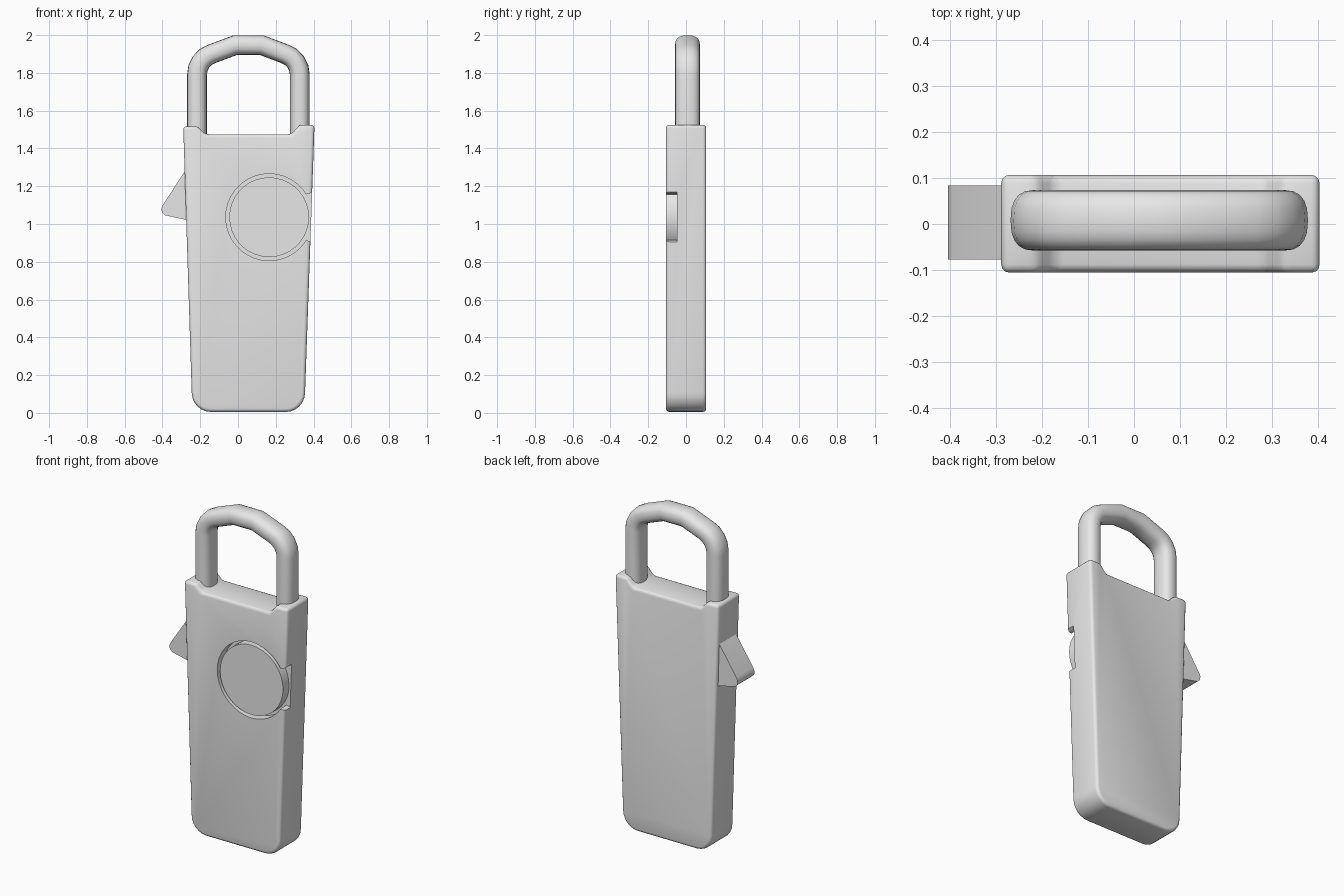
import bpy, bmesh, math
from math import sin, cos, pi
from mathutils import Vector

if "Cube" in bpy.data.objects:
    bpy.data.objects.remove(bpy.data.objects["Cube"])

GREY = (0.8, 0.8, 0.8, 1)
mat = bpy.data.materials.new("plain_grey")
mat.use_nodes = True
mat.diffuse_color = GREY
mat.node_tree.nodes["Principled BSDF"].inputs["Base Color"].default_value = GREY


def make_object(name, bm):
    bmesh.ops.recalc_face_normals(bm, faces=bm.faces)
    mesh = bpy.data.meshes.new(name)
    bm.to_mesh(mesh)
    bm.free()
    mesh.materials.append(mat)
    ob = bpy.data.objects.new(name, mesh)
    bpy.context.collection.objects.link(ob)
    return ob


def prism(name, outline, y0, y1):
    """Extrude an x/z outline from y0 to y1."""
    bm = bmesh.new()
    face = bm.faces.new([bm.verts.new((x, y0, z)) for x, z in outline])
    ext = bmesh.ops.extrude_face_region(bm, geom=[face])
    verts = [g for g in ext["geom"] if isinstance(g, bmesh.types.BMVert)]
    bmesh.ops.translate(bm, verts=verts, vec=(0, y1 - y0, 0))
    return make_object(name, bm)


def arc(cx, cz, r, start, end, steps):
    angles = [math.radians(start + (end - start) * i / steps) for i in range(steps + 1)]
    return [(cx + r * cos(a), cz + r * sin(a)) for a in angles]


def bevel(ob, width, segments):
    mod = ob.modifiers.new("bevel", "BEVEL")
    mod.width, mod.segments = width, segments
    mod.limit_method, mod.angle_limit = "ANGLE", math.radians(30)


def finish(ob, angle=35):
    bpy.ops.object.select_all(action="DESELECT")
    ob.select_set(True)
    bpy.context.view_layer.objects.active = ob
    for mod in list(ob.modifiers):
        bpy.ops.object.modifier_apply(modifier=mod.name)
    bpy.ops.object.shade_smooth_by_angle(angle=math.radians(angle))


# Tapered body with rounded lower corners and two raised shoulders
outline = [(-0.29, 1.517), (-0.212, 1.517), (-0.172, 1.475),
           (0.282, 1.475), (0.325, 1.525), (0.405, 1.525)]
outline += arc(0.253, 0.107, 0.102, 0, -90, 6)
outline += arc(-0.143, 0.107, 0.102, -90, -180, 6)
body = prism("body", outline, -0.106, 0.107)
bevel(body, 0.018, 3)

# Round pocket in the front, open towards the side with a flared mouth
pocket = prism("pocket_cutter", arc(0.165, 1.036, 0.23, 0, 350, 35), -0.2, -0.048)
mouth = prism("mouth_cutter", [(0.30, 1.155), (0.35, 1.155), (0.375, 1.16), (0.42, 1.185),
                               (0.42, 0.885), (0.375, 0.91), (0.35, 0.917), (0.30, 0.917)],
              -0.2, -0.048)
for cutter in (pocket, mouth):
    mod = body.modifiers.new("cut", "BOOLEAN")
    mod.operation, mod.solver, mod.object = "DIFFERENCE", "EXACT", cutter
    cutter.hide_render = True
finish(body)
for cutter in (pocket, mouth):
    bpy.data.objects.remove(cutter)

# Round button seated in the pocket
button = prism("button", arc(0.165, 1.036, 0.211, 0, 350, 35), -0.106, -0.03)
finish(button)

# Side latch: a wedge with a rounded tip
latch = prism("side_latch", [(-0.25, 1.32), (-0.288, 1.268), (-0.396, 1.105), (-0.405, 1.085),
                             (-0.403, 1.062), (-0.385, 1.046), (-0.275, 1.022), (-0.24, 1.015)],
              -0.077, 0.084)
finish(latch)

# Shackle: rounded section swept along a mitred arch
half = [(0.272, 1.44), (0.272, 1.79), (0.267, 1.825), (0.251, 1.858),
        (0.226, 1.884), (0.195, 1.9), (0.07, 1.947)]
path = [Vector((0.055 - x, 0, z)) for x, z in half]
path += [Vector((0.055 + x, 0, z)) for x, z in reversed(half)]
SIDES = 20


def rounded(v):
    return math.copysign(abs(v) ** 0.8, v)


bm = bmesh.new()
rings = []
for i, p in enumerate(path):
    before = (p - path[i - 1]).normalized() if i else Vector((0, 0, 1))
    after = (path[i + 1] - p).normalized() if i < len(path) - 1 else before
    tangent = (before + after).normalized()
    normal = Vector((-tangent.z, 0, tangent.x))
    stretch = 1 / tangent.dot(before)
    ring = []
    for k in range(SIDES):
        a = 2 * pi * k / SIDES
        offset = normal * (0.052 * stretch * rounded(cos(a)))
        ring.append(bm.verts.new(p + offset + Vector((0, 0.008 + 0.066 * rounded(sin(a)), 0))))
    rings.append(ring)
for r0, r1 in zip(rings, rings[1:]):
    for k in range(SIDES):
        n = (k + 1) % SIDES
        bm.faces.new((r0[k], r0[n], r1[n], r1[k]))
bm.faces.new(rings[0])
bm.faces.new(rings[-1])
shackle = make_object("shackle", bm)
finish(shackle, 40)
